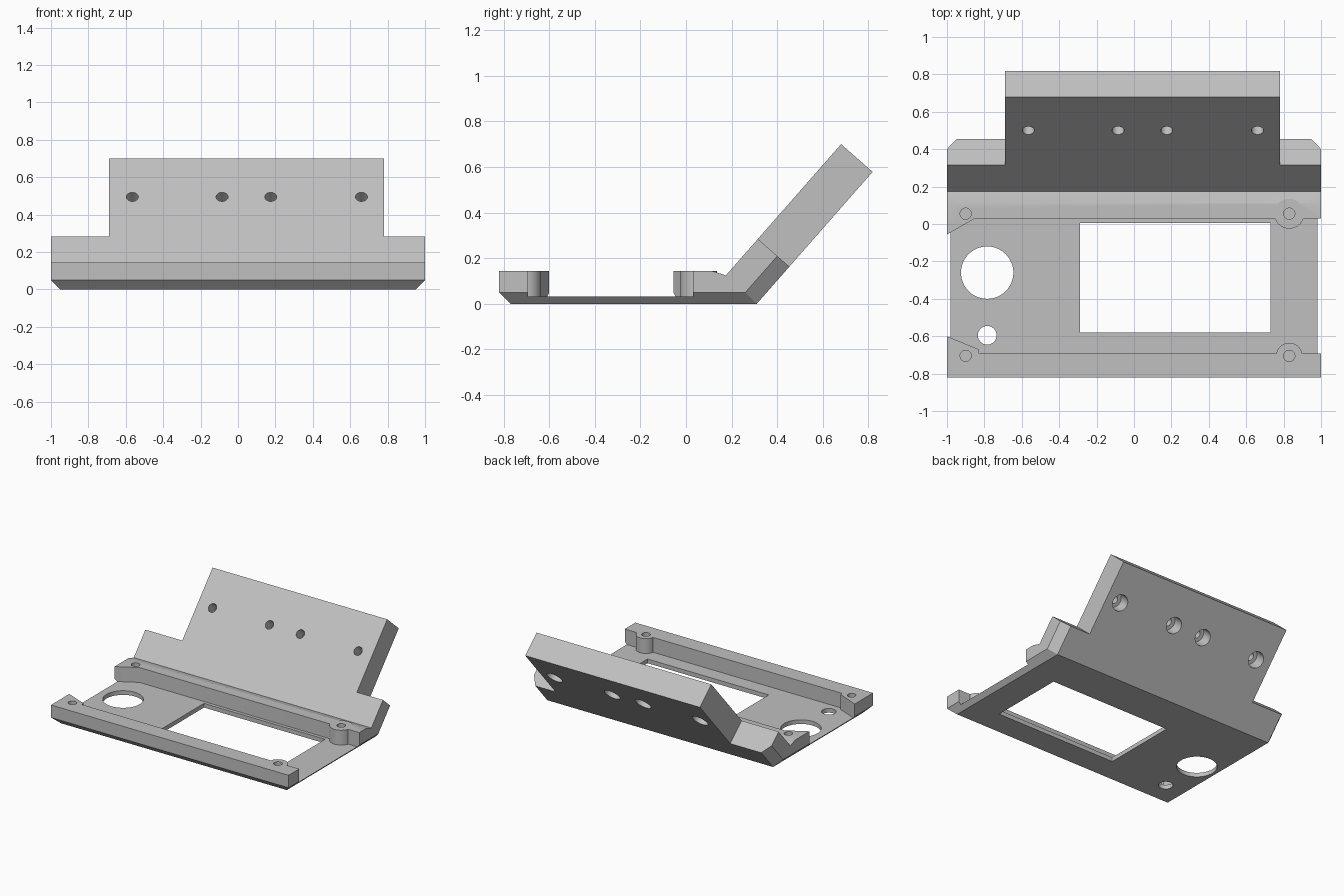
import bpy, bmesh, math
from mathutils import Vector, Matrix

if "Cube" in bpy.data.objects:
    bpy.data.objects.remove(bpy.data.objects["Cube"])

gray = bpy.data.materials.new("light_gray")
gray.diffuse_color = (0.53, 0.53, 0.53, 1)
gray.use_nodes = True
gray.node_tree.nodes["Principled BSDF"].inputs["Base Color"].default_value = gray.diffuse_color


def hull(name, pts):
    """Convex solid around a set of points."""
    bm = bmesh.new()
    for p in pts:
        bm.verts.new(p)
    res = bmesh.ops.convex_hull(bm, input=bm.verts[:])
    loose = [v for v in bm.verts if not v.link_faces]
    bmesh.ops.delete(bm, geom=loose, context='VERTS')
    bmesh.ops.dissolve_limit(bm, angle_limit=0.01, verts=bm.verts[:], edges=bm.edges[:])
    return finish(name, bm)


def prism(name, outline, lo, hi, axis):
    """Extrude an outline: (y, z) along x, or (x, y) along z."""
    place = (lambda a, b, t: (t, a, b)) if axis == 'X' else (lambda a, b, t: (a, b, t))
    bm = bmesh.new()
    low = [bm.verts.new(place(a, b, lo)) for a, b in outline]
    high = [bm.verts.new(place(a, b, hi)) for a, b in outline]
    bm.faces.new(low)
    bm.faces.new(high)
    for i in range(len(low)):
        j = (i + 1) % len(low)
        bm.faces.new((low[i], low[j], high[j], high[i]))
    return finish(name, bm)


def rod(name, start, end, radius, sides=48):
    """Cylinder between two points."""
    start, end = Vector(start), Vector(end)
    d = end - start
    m = Matrix.Translation((start + end) / 2) @ d.to_track_quat('Z', 'Y').to_matrix().to_4x4()
    bm = bmesh.new()
    bmesh.ops.create_cone(bm, cap_ends=True, segments=sides, radius1=radius,
                          radius2=radius, depth=d.length, matrix=m)
    return finish(name, bm)


def finish(name, bm):
    bmesh.ops.recalc_face_normals(bm, faces=bm.faces[:])
    me = bpy.data.meshes.new(name)
    bm.to_mesh(me)
    bm.free()
    me.materials.append(gray)
    ob = bpy.data.objects.new(name, me)
    bpy.context.collection.objects.link(ob)
    return ob


def combine(target, tool, op='DIFFERENCE'):
    """Apply a boolean and remove the tool."""
    mod = target.modifiers.new("combine", 'BOOLEAN')
    mod.operation, mod.object, mod.solver = op, tool, 'EXACT'
    bpy.context.view_layer.objects.active = target
    bpy.ops.object.modifier_apply(modifier=mod.name)
    bpy.data.objects.remove(tool)


# Tilted wall directions in the (y, z) plane
valley = Vector((0.175, 0.125))
peak = Vector((0.68, 0.70))
up = (peak - valley).normalized()
back = Vector((up.y, -up.x))
thick = 0.184
step = valley + up * (0.14 / up.x)          # where the wall narrows
step_back = step + back * thick
heel = step_back - up * (step_back.y / up.y)  # back plane meets z = 0
c = 0.05                                    # edge chamfer
c_wall = c * (up.x + up.y)
step_side = step_back - back * c_wall

# Tray: chamfered solid, hollowed out afterwards
pts = []
for s in (-1, 1):
    for x, y, z in ((0.95, -0.77, 0), (0.95, heel.x, 0),
                    (1, -0.82, c), (1, heel.x - c, c),
                    (0.95, *step_back), (1, *step_side),
                    (1, *step), (1, -0.82, 0.145)):
        pts.append((s * x, y, z))
tray = hull("tray", pts)

# Space above the rails and in front of the tilted wall
far = valley + up * 0.6
combine(tray, prism("upper_space", [valley, (0.11, 0.145), (-1, 0.145), (-1, far.y), far],
                    -1.2, 1.2, 'X'))

# Floor pocket between the two rails, with angled left corners
combine(tray, prism("floor_pocket",
                    [(-1.2, -0.518), (-0.83, -0.67), (-0.83, -0.692), (1.2, -0.692),
                     (1.2, 0.03), (-0.85, 0.03), (-1.2, -0.17)], 0.032, 0.5, 'Z'))

# Screw bosses and blind screw holes
for x, y, r in ((0.83, 0.055, 0.08), (0.83, -0.705, 0.07)):
    combine(tray, rod("boss", (x, y, 0.015), (x, y, 0.145), r), 'UNION')
for x in (-0.9, 0.83):
    for y in (0.055, -0.705):
        combine(tray, rod("screw_hole", (x, y, 0.05), (x, y, 0.3), 0.03, 32))

# Floor openings: display window, large and small round holes
combine(tray, prism("window", [(-0.29, -0.58), (0.73, -0.58), (0.73, 0.005), (-0.29, 0.005)],
                    -0.1, 0.1, 'Z'))
for y, r in ((-0.26, 0.14), (-0.595, 0.05)):
    combine(tray, rod("round_hole", (-0.785, y, -0.1), (-0.785, y, 0.1), r, 64))

# Narrower mounting plate continuing the tilted wall
plate = prism("mounting_plate", [step, peak, peak + back * thick, step_back],
              -0.69, 0.78, 'X')

# Counterbored holes, square to the plate
mid = valley + up * (0.325 / up.x)
for x in (-0.565, -0.085, 0.175, 0.66):
    at = lambda d: (x, *(mid + back * d))
    combine(plate, rod("bolt_hole", at(-0.1), at(0.3), 0.032, 32))
    combine(plate, rod("counterbore", at(0.09), at(0.3), 0.06, 32))

for ob in (tray, plate):
    bpy.ops.object.select_all(action='DESELECT')
    ob.select_set(True)
    bpy.context.view_layer.objects.active = ob
    bpy.ops.object.shade_smooth_by_angle(angle=math.radians(30))
